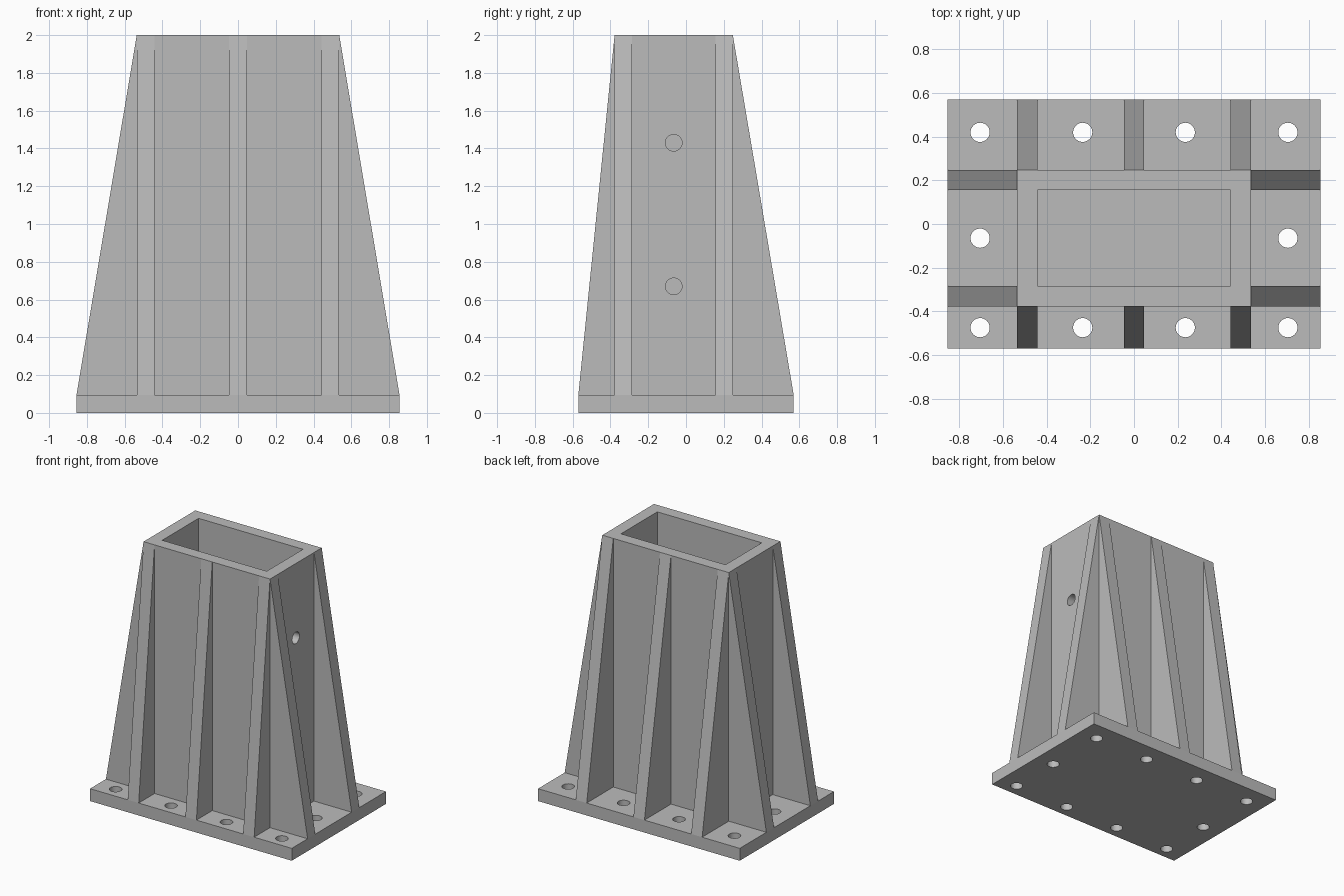
import bpy, bmesh
from mathutils import Vector, Matrix

old = bpy.data.objects.get("Cube")
if old:
    bpy.data.objects.remove(old, do_unlink=True)

# Main dimensions
PX, PY, PLATE_TOP, TOP = 0.855, 0.57, 0.095, 2.0
CX, Y_FRONT, Y_BACK, WALL = 0.536, -0.378, 0.248, 0.093
Y_MID = (Y_FRONT + Y_BACK) / 2
HOLE_R = 0.044

gray = bpy.data.materials.new("plain gray")
gray.use_nodes = True
gray.diffuse_color = (0.5, 0.5, 0.5, 1)
gray.node_tree.nodes["Principled BSDF"].inputs["Base Color"].default_value = (0.5, 0.5, 0.5, 1)


def finish(bm, name):
    bmesh.ops.recalc_face_normals(bm, faces=bm.faces)
    mesh = bpy.data.meshes.new(name)
    bm.to_mesh(mesh)
    bm.free()
    mesh.materials.append(gray)
    obj = bpy.data.objects.new(name, mesh)
    bpy.context.collection.objects.link(obj)
    return obj


def box(name, low, high):
    low, high = Vector(low), Vector(high)
    bm = bmesh.new()
    bmesh.ops.create_cube(bm, size=1, matrix=Matrix.Translation((low + high) / 2)
                          @ Matrix.Diagonal((*(high - low), 1)))
    return finish(bm, name)


def cylinder(name, center, depth, axis="Z"):
    bm = bmesh.new()
    turn = Matrix.Rotation(1.570796, 4, "Y") if axis == "X" else Matrix.Identity(4)
    bmesh.ops.create_cone(bm, cap_ends=True, segments=32, radius1=HOLE_R, radius2=HOLE_R,
                          depth=depth, matrix=Matrix.Translation(center) @ turn)
    return finish(bm, name)


def cut(obj, cutters):
    # Subtract each cutter, bake the result, then discard the cutters
    for cutter in cutters:
        cutter.hide_render = True
        mod = obj.modifiers.new("cut", "BOOLEAN")
        mod.operation, mod.solver, mod.object = "DIFFERENCE", "EXACT", cutter
    graph = bpy.context.evaluated_depsgraph_get()
    baked = bpy.data.meshes.new_from_object(obj.evaluated_get(graph))
    obj.modifiers.clear()
    obj.data = baked
    for cutter in cutters:
        bpy.data.objects.remove(cutter, do_unlink=True)
    # Round hole walls smooth, flat faces sharp
    bpy.ops.object.select_all(action="DESELECT")
    obj.select_set(True)
    bpy.context.view_layer.objects.active = obj
    bpy.ops.object.shade_smooth_by_angle(angle=0.5)


def rib(name, foot, root, side):
    # Triangular gusset: 'foot' at the plate edge, 'root' on the column wall,
    # 'side' is the thickness vector
    foot, root, side = Vector(foot), Vector(root), Vector(side)
    corners = [(*foot, PLATE_TOP), (*root, PLATE_TOP), (*root, TOP)]
    bm = bmesh.new()
    face = bm.faces.new([bm.verts.new(c) for c in corners])
    grown = bmesh.ops.extrude_face_region(bm, geom=[face], use_keep_orig=True)
    moved = [g for g in grown["geom"] if isinstance(g, bmesh.types.BMVert)]
    bmesh.ops.translate(bm, verts=moved, vec=(*side, 0))
    return finish(bm, name)


# Base plate with bolt holes
plate = box("base_plate", (-PX, -PY, 0), (PX, PY, PLATE_TOP))
spots = [(x, y) for y in (-0.475, 0.42) for x in (-0.705, -0.235, 0.235, 0.705)]
spots += [(-0.705, Y_MID), (0.705, Y_MID)]
cut(plate, [cylinder("bolt_hole_cutter", (x, y, PLATE_TOP / 2), 0.4) for x, y in spots])

# Hollow rectangular column with two holes through the +x wall
column = box("column", (-CX, Y_FRONT, PLATE_TOP), (CX, Y_BACK, TOP))
cavity = box("cavity_cutter", (-CX + WALL, Y_FRONT + WALL, 0), (CX - WALL, Y_BACK - WALL, TOP + 0.2))
holes = [cylinder("side_hole_cutter", (CX - WALL / 2, Y_MID, z), 0.3, "X") for z in (0.67, 1.43)]
cut(column, [cavity] + holes)

# Three ribs on the front and three on the back
for label, edge, wall in (("front", -PY, Y_FRONT), ("back", PY, Y_BACK)):
    for place, x in (("right", -CX), ("middle", -WALL / 2), ("left", CX - WALL)):
        rib(f"{label}_rib_{place}", (x, edge), (x, wall), (WALL, 0))

# Two ribs on each end
for label, s in (("left", 1), ("right", -1)):
    for place, y in (("front", Y_FRONT), ("back", Y_BACK - WALL)):
        rib(f"{label}_rib_{place}", (s * PX, y), (s * CX, y), (0, WALL))
